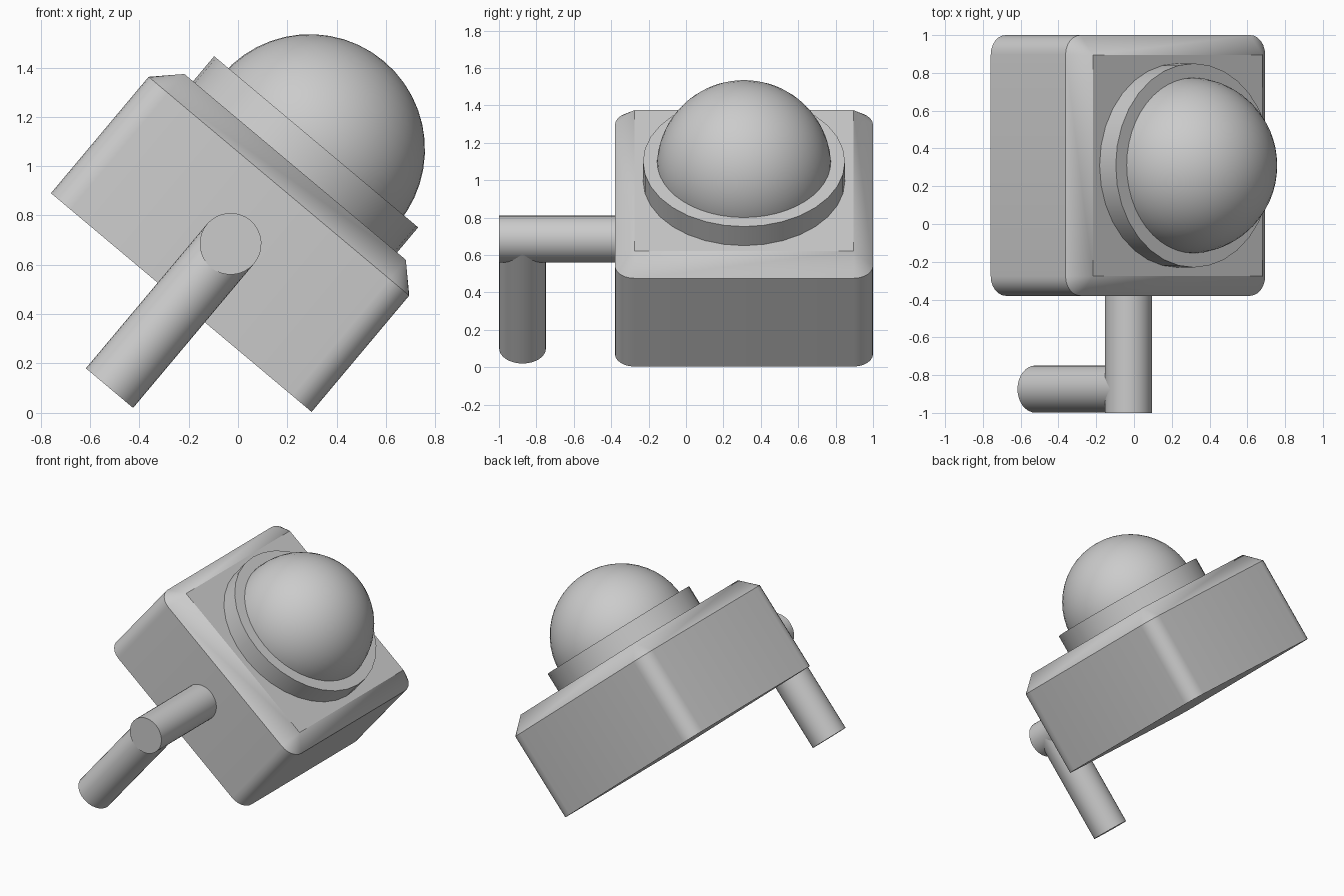
import bpy, bmesh, math
from mathutils import Matrix

if "Cube" in bpy.data.objects:
    bpy.data.objects.remove(bpy.data.objects["Cube"])

# One grey for everything
GREY = (0.6, 0.6, 0.6, 1)
grey = bpy.data.materials.new("plain grey")
grey.use_nodes = True
grey.diffuse_color = GREY
grey.node_tree.nodes["Principled BSDF"].inputs["Base Color"].default_value = GREY

# The whole model leans to its left; parts are built upright around the base centre
LEAN = Matrix.Translation((-0.23, 0.31, 0.447)) @ Matrix.Rotation(math.radians(40), 4, "Y")


def finish(name, bm):
    bmesh.ops.recalc_face_normals(bm, faces=bm.faces)
    mesh = bpy.data.meshes.new(name)
    bm.to_mesh(mesh)
    bm.free()
    mesh.materials.append(grey)
    obj = bpy.data.objects.new(name, mesh)
    bpy.context.collection.objects.link(obj)
    obj.matrix_world = LEAN
    bpy.ops.object.select_all(action="DESELECT")
    obj.select_set(True)
    bpy.context.view_layer.objects.active = obj
    bpy.ops.object.shade_smooth_by_angle(angle=math.radians(30))
    return obj


def cylinder(name, radius, length, place, sides=32):
    bm = bmesh.new()
    bmesh.ops.create_cone(bm, cap_ends=True, segments=sides, radius1=radius,
                          radius2=radius, depth=length, matrix=place)
    return finish(name, bm)


# Body: square block, rounded upright corners, chamfered top with sharp corners
HALF, WALL, TOP, CUT = 0.69, 0.616, 0.718, 0.104
bm = bmesh.new()
bmesh.ops.create_cube(bm, size=1, matrix=Matrix.Translation((0, 0, WALL / 2))
                      @ Matrix.Diagonal((2 * HALF, 2 * HALF, WALL, 1)))
upright = [e for e in bm.edges if abs(e.verts[0].co.z - e.verts[1].co.z) > 0.1]
bmesh.ops.bevel(bm, geom=upright, offset=CUT, segments=6, profile=0.5, affect="EDGES")
bm.faces.ensure_lookup_table()
lid = max(bm.faces, key=lambda f: f.calc_center_median().z)
ext = bmesh.ops.extrude_face_region(bm, geom=[lid])
inner = HALF - CUT
for v in [g for g in ext["geom"] if isinstance(g, bmesh.types.BMVert)]:
    v.co.x = max(-inner, min(inner, v.co.x))
    v.co.y = max(-inner, min(inner, v.co.y))
    v.co.z = TOP
if lid.is_valid:
    bmesh.ops.delete(bm, geom=[lid], context="FACES_ONLY")
bmesh.ops.remove_doubles(bm, verts=bm.verts, dist=0.001)
finish("body", bm)

# Collar plate and ball on top
cylinder("collar", 0.54, 0.134, Matrix.Translation((0, 0, TOP + 0.066)))
bm = bmesh.new()
bmesh.ops.create_uvsphere(bm, u_segments=48, v_segments=24, radius=0.467,
                          matrix=Matrix.Translation((0, 0, 0.811)))
finish("ball", bm)

# Crank: axle out of the front, arm hanging down from its end
AXLE_Z, ROD, FRONT = 0.311, 0.125, -1.31
axle_len = abs(FRONT) - HALF + 0.05
cylinder("crank_axle", ROD, axle_len,
         Matrix.Translation((0, FRONT + axle_len / 2, AXLE_Z))
         @ Matrix.Rotation(math.pi / 2, 4, "X"))
arm_len = 0.764
cylinder("crank_arm", ROD, arm_len,
         Matrix.Translation((0, FRONT + ROD + 0.001, AXLE_Z - arm_len / 2)))
